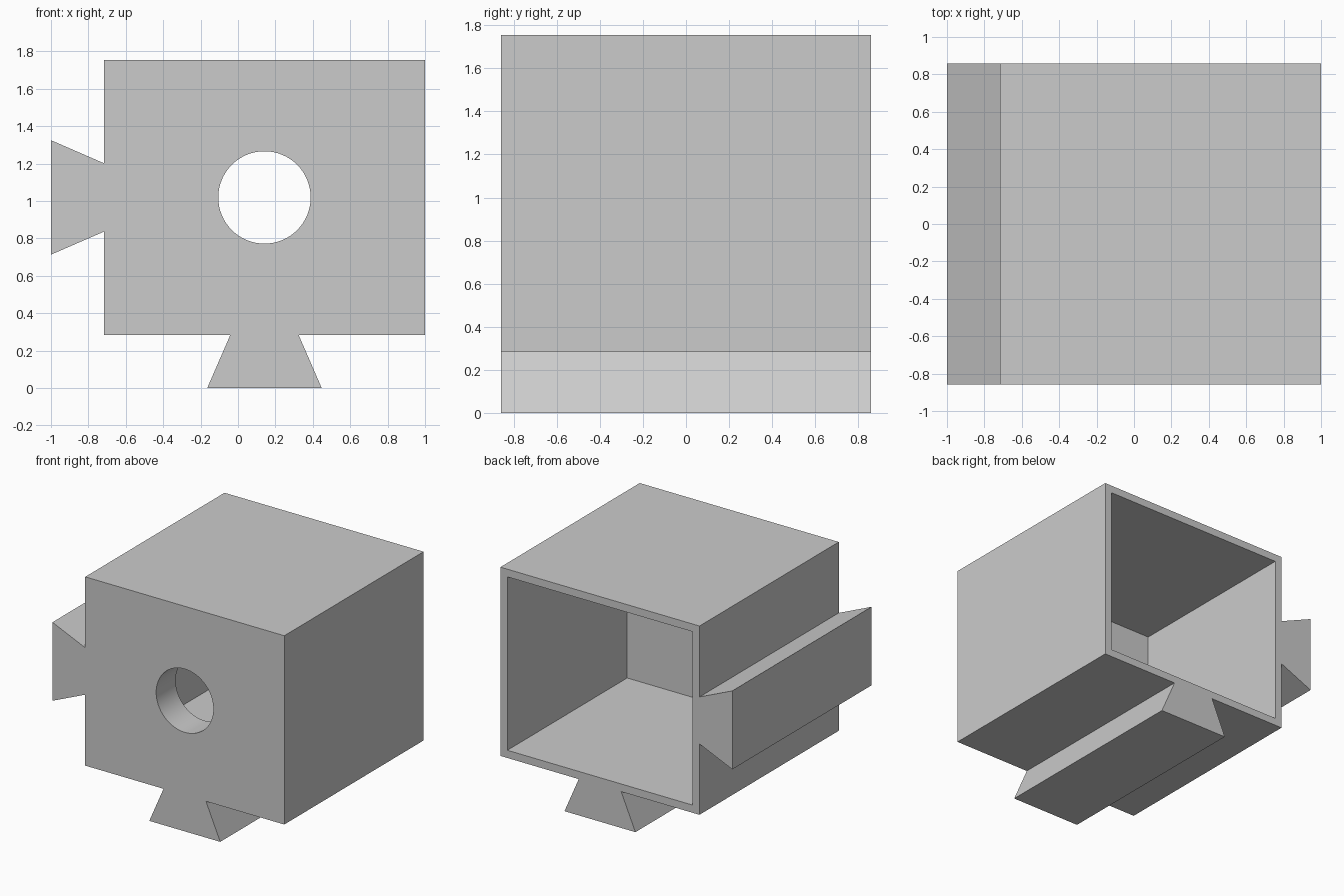
import bpy
import bmesh
import math

cube = bpy.data.objects.get("Cube")
if cube:
    bpy.data.objects.remove(cube, do_unlink=True)

# Main dimensions
LEFT, RIGHT = -0.717, 1.0
LOW, HIGH = 0.283, 1.755
HALF_DEPTH = 0.858
WALL, FRONT_WALL = 0.06, 0.24
CX, CZ = (LEFT + RIGHT) / 2, (LOW + HIGH) / 2
ROOT, TIP = 0.183, 0.306      # dovetail half widths
HOLE_RADIUS = 0.247

grey = bpy.data.materials.new("light grey")
grey.use_nodes = True
colour = (0.6, 0.6, 0.6, 1)
grey.diffuse_color = colour
grey.node_tree.nodes["Principled BSDF"].inputs["Base Color"].default_value = colour


def extrude_profile(name, points, y0, y1):
    """Extrude an (x, z) outline from y0 to y1."""
    bm = bmesh.new()
    face = bm.faces.new([bm.verts.new((x, y0, z)) for x, z in points])
    grown = bmesh.ops.extrude_face_region(bm, geom=[face], use_keep_orig=True)
    verts = [v for v in grown["geom"] if isinstance(v, bmesh.types.BMVert)]
    bmesh.ops.translate(bm, verts=verts, vec=(0, y1 - y0, 0))
    bmesh.ops.recalc_face_normals(bm, faces=bm.faces)
    mesh = bpy.data.meshes.new(name)
    bm.to_mesh(mesh)
    bm.free()
    mesh.materials.append(grey)
    obj = bpy.data.objects.new(name, mesh)
    bpy.context.collection.objects.link(obj)
    return obj


def cut(target, cutter):
    cutter.hide_render = True
    mod = target.modifiers.new("cut", 'BOOLEAN')
    mod.operation = 'DIFFERENCE'
    mod.solver = 'EXACT'
    mod.object = cutter
    bpy.context.view_layer.objects.active = target
    bpy.ops.object.modifier_apply(modifier=mod.name)
    bpy.data.objects.remove(cutter, do_unlink=True)


# Block with a dovetail rail on its underside and on one side
block = extrude_profile("dovetail_block", [
    (LEFT, LOW), (CX - ROOT, LOW), (CX - TIP, 0), (CX + TIP, 0), (CX + ROOT, LOW),
    (RIGHT, LOW), (RIGHT, HIGH), (LEFT, HIGH),
    (LEFT, CZ + ROOT), (-1, CZ + TIP), (-1, CZ - TIP), (LEFT, CZ - ROOT),
], -HALF_DEPTH, HALF_DEPTH)

# Cavity open at the back
x0, x1, z0, z1 = LEFT + WALL, RIGHT - WALL, LOW + WALL, HIGH - WALL
cut(block, extrude_profile("cavity_cutter", [(x0, z0), (x1, z0), (x1, z1), (x0, z1)],
                           FRONT_WALL - HALF_DEPTH, HALF_DEPTH + 0.2))

# Round hole through the thick front wall
sides = 64
circle = [(CX + HOLE_RADIUS * math.cos(math.tau * i / sides),
           CZ + HOLE_RADIUS * math.sin(math.tau * i / sides)) for i in range(sides)]
cut(block, extrude_profile("hole_cutter", circle, -HALF_DEPTH - 0.2, 0))

# Smooth hole, crisp block edges
bpy.ops.object.select_all(action='DESELECT')
block.select_set(True)
bpy.context.view_layer.objects.active = block
bpy.ops.object.shade_smooth_by_angle(angle=math.radians(20))
